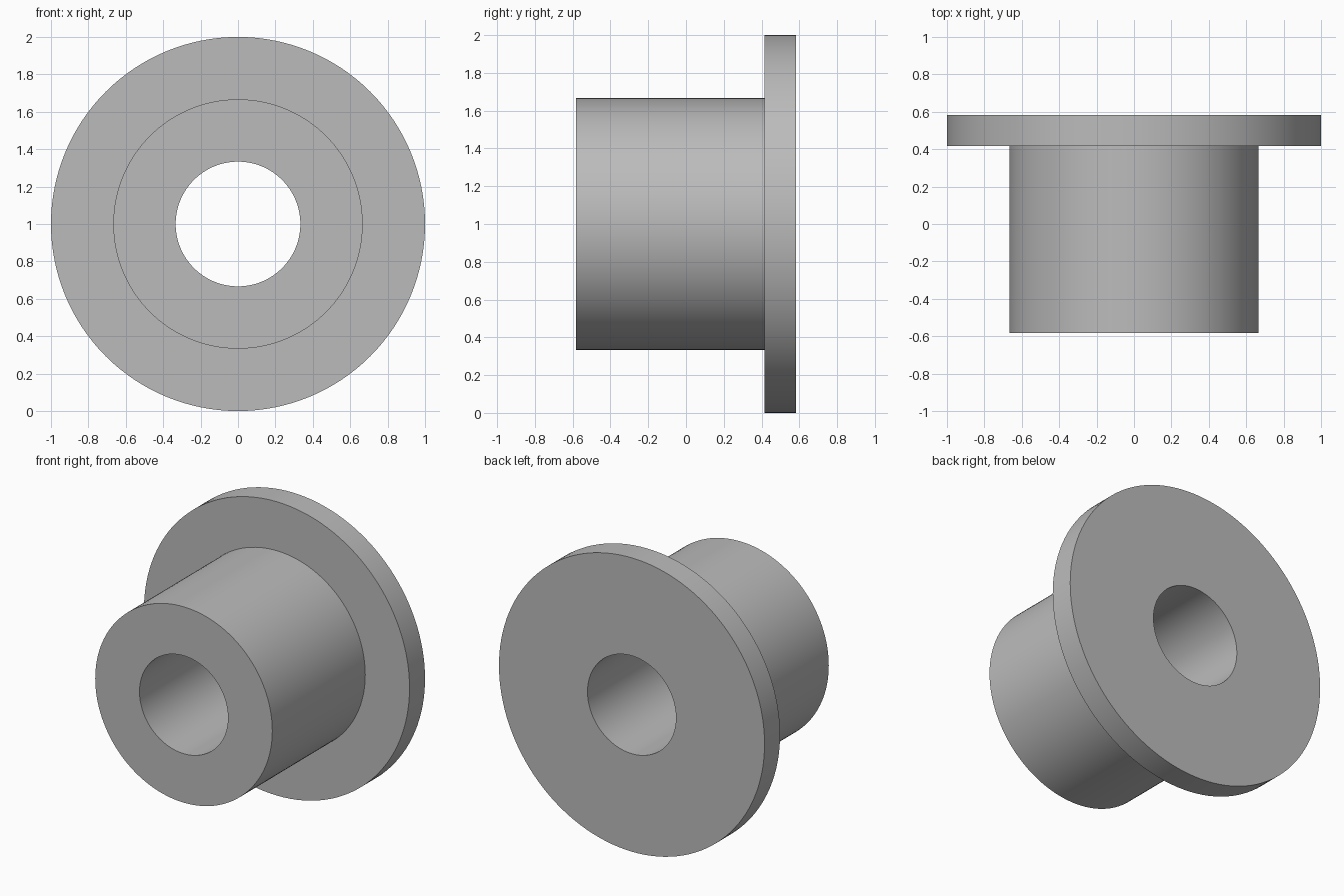
import bpy, bmesh, math

cube = bpy.data.objects.get("Cube")
if cube:
    bpy.data.objects.remove(cube, do_unlink=True)

SEGMENTS = 128
BORE, BODY, FLANGE = 1 / 3, 2 / 3, 1.0
FRONT, SHOULDER, BACK = -7 / 12, 5 / 12, 7 / 12

# Plain grey material
grey = bpy.data.materials.new("plain grey")
grey.use_nodes = True
colour = (0.5, 0.5, 0.5, 1)
grey.diffuse_color = colour
grey.node_tree.nodes["Principled BSDF"].inputs["Base Color"].default_value = colour


def lathe(name, profile):
    """Revolve a closed (radius, y) profile around the y axis at z = 1."""
    bm = bmesh.new()
    rings = []
    for radius, y in profile:
        angles = [math.tau * i / SEGMENTS for i in range(SEGMENTS)]
        rings.append([bm.verts.new((radius * math.cos(a), y, radius * math.sin(a)))
                      for a in angles])
    for ring, following in zip(rings, rings[1:] + rings[:1]):
        for i in range(SEGMENTS):
            j = (i + 1) % SEGMENTS
            bm.faces.new((ring[i], ring[j], following[j], following[i]))
    bmesh.ops.recalc_face_normals(bm, faces=bm.faces)
    mesh = bpy.data.meshes.new(name)
    bm.to_mesh(mesh)
    bm.free()
    mesh.materials.append(grey)
    obj = bpy.data.objects.new(name, mesh)
    obj.location.z = FLANGE
    bpy.context.collection.objects.link(obj)
    return obj


# Flanged sleeve with a through bore, as one solid
bushing = lathe("flanged_bushing", [
    (BORE, FRONT), (BODY, FRONT), (BODY, SHOULDER),
    (FLANGE, SHOULDER), (FLANGE, BACK), (BORE, BACK)])

# Smooth round walls, crisp rims
bpy.ops.object.select_all(action="DESELECT")
bushing.select_set(True)
bpy.context.view_layer.objects.active = bushing
bpy.ops.object.shade_smooth_by_angle(angle=math.radians(30))
